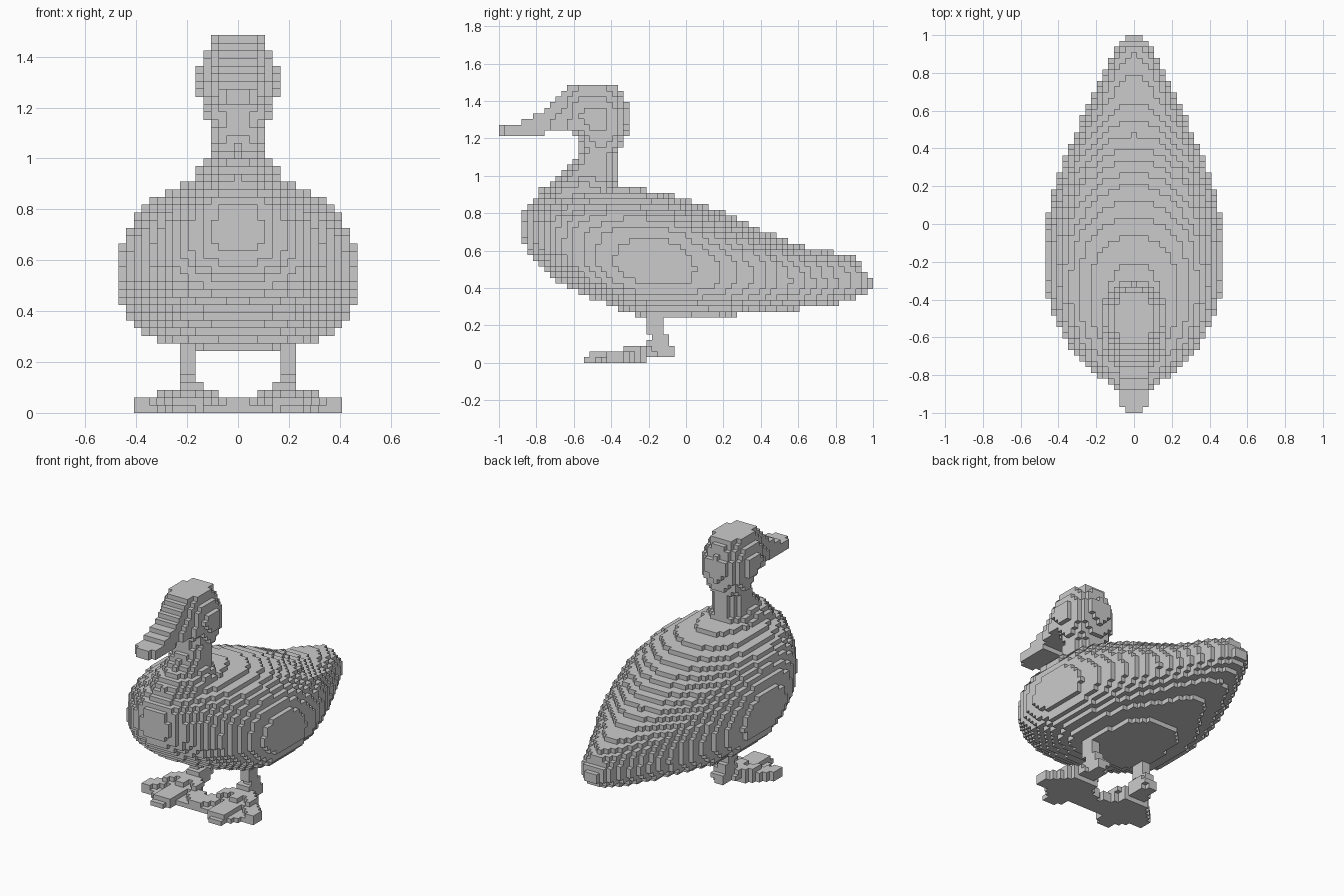
import bpy, bmesh
from mathutils import Vector
from mathutils.geometry import intersect_point_line

if "Cube" in bpy.data.objects:
    bpy.data.objects.remove(bpy.data.objects["Cube"])

H = 2 / 66          # block size

# body stations along y: y, half width, bottom, widest height, top
BODY = [(-.89, .05, .67, .73, .79), (-.85, .125, .60, .71, .85), (-.80, .20, .545, .69, .88),
        (-.75, .25, .495, .67, .90), (-.70, .30, .45, .65, .91), (-.60, .375, .39, .61, .925),
        (-.50, .42, .345, .58, .935), (-.40, .452, .305, .555, .94), (-.25, .474, .25, .53, .93),
        (-.10, .474, .24, .52, .905), (0, .465, .24, .505, .875), (.20, .42, .247, .475, .805),
        (.40, .35, .275, .455, .71), (.60, .255, .288, .44, .63), (.80, .155, .317, .43, .59),
        (.90, .11, .345, .43, .56), (.935, .09, .36, .43, .54), (.96, .075, .375, .42, .485),
        (1.0, .045, .385, .41, .43)]
# neck and head stations along z: z, front y, back y, half width
NECK = [(.80, -.81, -.30, .20), (.90, -.80, -.32, .18), (.94, -.76, -.34, .165),
        (.97, -.72, -.36, .14), (1.0, -.67, -.37, .12), (1.05, -.62, -.37, .105),
        (1.10, -.59, -.36, .105), (1.16, -.56, -.355, .11)]
HEAD = [(1.15, -.565, -.35, .126), (1.20, -.575, -.33, .14), (1.24, -.64, -.31, .152),
        (1.30, -.67, -.30, .168), (1.35, -.68, -.305, .160), (1.38, -.68, -.315, .145),
        (1.42, -.67, -.325, .125), (1.45, -.66, -.335, .115), (1.49, -.64, -.365, .105)]
# beak stations along y: y, half width, bottom, top
BEAK = [(-1.0, .045, 1.212, 1.273), (-.97, .075, 1.212, 1.273), (-.91, .076, 1.212, 1.275),
        (-.85, .076, 1.212, 1.305), (-.79, .08, 1.212, 1.335), (-.73, .09, 1.24, 1.37),
        (-.66, .12, 1.242, 1.45), (-.58, .13, 1.242, 1.46)]
# webbed foot outline and toe tips, right side
FOOT = [(.155, -.06), (.23, -.06), (.25, -.20), (.33, -.28), (.41, -.34), (.41, -.42), (.32, -.43),
        (.27, -.50), (.25, -.55), (.16, -.55), (.14, -.48), (.10, -.44), (.0, -.45), (-.03, -.42),
        (-.03, -.36), (.07, -.29), (.14, -.20)]
HEEL = Vector((.19, -.17))
TOES = [Vector(t) for t in ((.01, -.41), (.20, -.54), (.40, -.38))]


def station(rows, t):
    """Interpolated station, or None outside the range."""
    for a, b in zip(rows, rows[1:]):
        if a[0] <= t <= b[0]:
            f = (t - a[0]) / (b[0] - a[0])
            return [p + (q - p) * f for p, q in zip(a[1:], b[1:])]
    return None


def rounded(u, v, n):
    return abs(u) ** n + abs(v) ** n <= 1


def in_polygon(pts, x, y):
    inside = False
    for (x1, y1), (x2, y2) in zip(pts, pts[1:] + pts[:1]):
        if (y1 > y) != (y2 > y) and x < x1 + (y - y1) * (x2 - x1) / (y2 - y1):
            inside = not inside
    return inside


def body(x, y, z):
    s = station(BODY, y)
    if not s:
        return False
    w, lo, mid, hi = s
    if z > mid:
        return rounded(x / w, (z - mid) / (hi - mid), 2.25)
    return rounded(x / w, (z - mid) / (mid - lo), 2.5)


def upright(rows, n):
    def test(x, y, z):
        s = station(rows, z)
        if not s:
            return False
        y0, y1, w = s
        return rounded(x / w, (y - (y0 + y1) / 2) / ((y1 - y0) / 2), n)
    return test


def beak(x, y, z):
    s = station(BEAK, y)
    if not s:
        return False
    w, lo, hi = s
    # rounded ridge where it meets the brow
    taper = 1 - .45 * max(0, (z - 1.28) / .17)
    return abs(x) <= w * taper and lo <= z <= hi


def legs(x, y, z):
    x = abs(x)
    if not .165 < x < .23 or not .06 < z < .30:
        return False
    return -.215 < y < -.12 if z > .15 else -.185 < y < -.09


def toe_gap(x, y):
    """Distance to the nearest toe centre line."""
    p = Vector((x, y))
    gaps = []
    for tip in TOES:
        q, f = intersect_point_line(p, HEEL, tip)
        q = HEEL.lerp(tip, min(1, max(0, f)))
        gaps.append((p - q.to_2d()).length)
    return min(gaps)


def feet(x, y, z):
    x = abs(x)
    if z < .03:     # web
        return y < -.21 and in_polygon(FOOT, x, y)
    if z < .061:    # toes
        return y > -.515 and in_polygon(FOOT, x, y) and (y > -.25 or toe_gap(x, y) < .05)
    if z < .091:    # raised toe roots
        return .08 < x < .315 and -.33 < y < -.06 and (y > -.2 and .14 < x < .24
                                                       or toe_gap(x, y) < .03)
    return z < .121 and .135 < x < .23 and -.21 < y < -.09


PARTS = {"body": body, "neck": upright(NECK, 2.0), "head": upright(HEAD, 2.05),
         "beak": beak, "legs": legs, "feet": feet}

# fill the block grid; the first matching part owns each block
cells = {}
for i in range(-16, 17):
    for j in range(-33, 33):
        for k in range(49):
            p = (i * H, (j + .5) * H, (k + .5) * H)
            for name, test in PARTS.items():
                if test(*p):
                    cells[i, j, k] = name
                    break


def build(name):
    """Outer skin of the blocks belonging to one part."""
    bm = bmesh.new()
    verts = {}

    def vert(c):
        if c not in verts:
            verts[c] = bm.verts.new(((c[0] - .5) * H, c[1] * H, c[2] * H))
        return verts[c]

    for cell, owner in cells.items():
        if owner != name:
            continue
        for a in range(3):
            for side in (0, 1):
                near = list(cell)
                near[a] += 2 * side - 1
                if tuple(near) in cells:
                    continue
                loop = []
                for du, dv in ((0, 0), (1, 0), (1, 1), (0, 1)):
                    c = list(cell)
                    c[a] += side
                    c[(a + 1) % 3] += du
                    c[(a + 2) % 3] += dv
                    loop.append(vert(tuple(c)))
                bm.faces.new(loop if side else loop[::-1])
    mesh = bpy.data.meshes.new(name)
    bm.to_mesh(mesh)
    bm.free()
    bpy.context.collection.objects.link(bpy.data.objects.new(name, mesh))


for part in PARTS:
    build(part)
